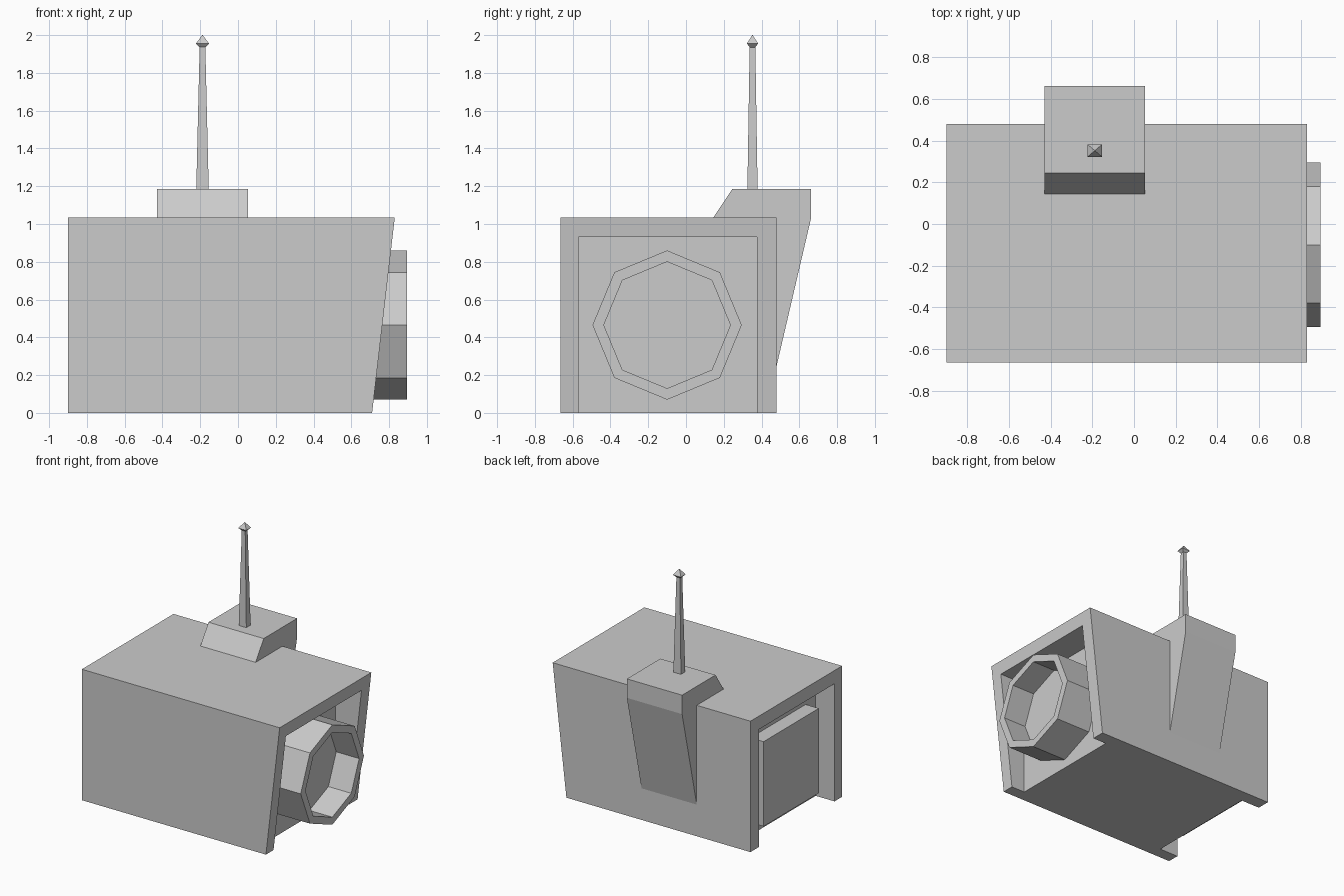
import bpy, bmesh
from math import cos, sin, tau

if "Cube" in bpy.data.objects:
    bpy.data.objects.remove(bpy.data.objects["Cube"])


def loft(name, rings):
    """Skin a stack of equal-length point loops and cap both ends."""
    bm = bmesh.new()
    loops = [[bm.verts.new(p) for p in ring] for ring in rings]
    n = len(loops[0])
    for a, b in zip(loops, loops[1:]):
        for i in range(n):
            j = (i + 1) % n
            bm.faces.new((a[i], a[j], b[j], b[i]))
    bm.faces.new(loops[0][::-1])
    bm.faces.new(loops[-1])
    bmesh.ops.recalc_face_normals(bm, faces=bm.faces)
    mesh = bpy.data.meshes.new(name)
    bm.to_mesh(mesh)
    bm.free()
    obj = bpy.data.objects.new(name, mesh)
    bpy.context.collection.objects.link(obj)
    return obj


def rect(cx, cy, z, hx, hy):
    return [(cx + sx * hx, cy + sy * hy, z)
            for sx, sy in ((-1, -1), (1, -1), (1, 1), (-1, 1))]


def box(name, x0, x1, y0, y1, z0, z1):
    c = ((x0 + x1) / 2, (y0 + y1) / 2)
    h = ((x1 - x0) / 2, (y1 - y0) / 2)
    return loft(name, [rect(*c, z, *h) for z in (z0, z1)])


def octagon(x, r):
    return [(x, -0.10 + r * sin(i * tau / 8), 0.465 + r * cos(i * tau / 8))
            for i in range(8)]


# Housing with a raked end
side = [(-0.90, 0), (0.71, 0), (0.83, 1.035), (-0.90, 1.035)]
housing = loft("housing", [[(x, y, z) for x, z in side] for y in (-0.665, 0.48)])

# Recesses at both ends, open at the bottom
for name, x0, x1 in (("front_recess_cutter", 0.59, 1.1), ("rear_recess_cutter", -1.1, -0.735)):
    cutter = box(name, x0, x1, -0.57, 0.375, -0.2, 0.93)
    cutter.hide_render = True
    cutter.hide_viewport = True
    cutter.display_type = 'WIRE'
    cut = housing.modifiers.new(name, 'BOOLEAN')
    cut.operation = 'DIFFERENCE'
    cut.solver = 'EXACT'
    cut.object = cutter

# Hollow octagonal nozzle
loft("nozzle", [octagon(0.59, 0.395), octagon(0.895, 0.395),
                octagon(0.895, 0.335), octagon(0.695, 0.335)])

# Rear panel block
box("rear_block", -0.85, -0.735, -0.445, 0.245, 0.10, 0.77)

# Mast bracket wrapping over the top and back
profile = [(0.145, 1.035), (0.245, 1.185), (0.663, 1.185), (0.663, 1.035),
           (0.48, 0.25), (0.48, 1.035)]
loft("mast_bracket", [[(x, y, z) for y, z in profile] for x in (-0.43, 0.053)])

# Tapered mast and pointed tip
mx, my = -0.188, 0.352
loft("mast", [rect(mx, my, 1.185, 0.033, 0.027), rect(mx, my, 1.94, 0.015, 0.015)])
loft("mast_tip", [rect(mx, my, 1.935, 0.015, 0.013), rect(mx, my, 1.955, 0.035, 0.03),
                  rect(mx, my, 2.0, 0.001, 0.001)])
